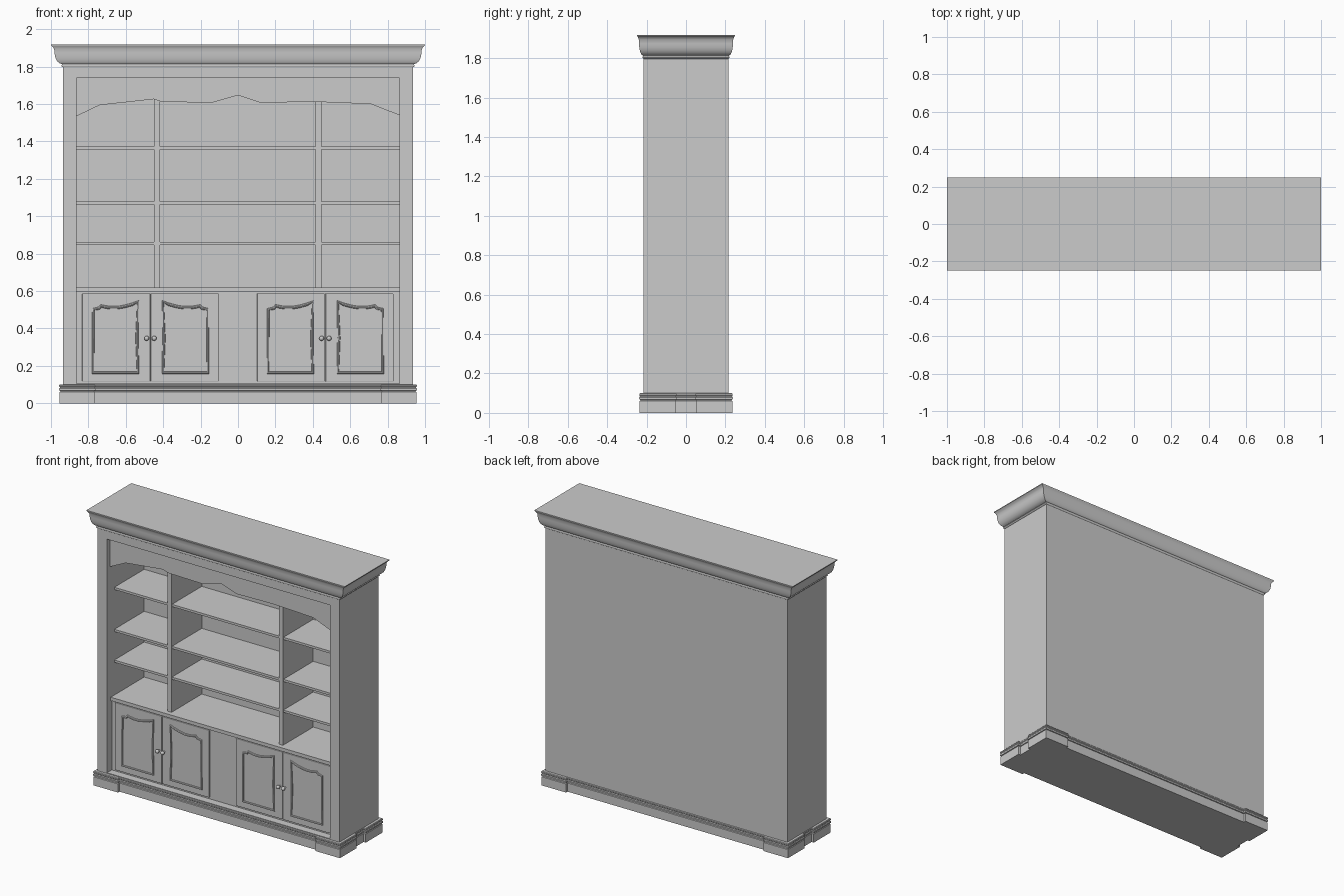
import bpy, bmesh, math
from mathutils import Vector

if "Cube" in bpy.data.objects:
    bpy.data.objects.remove(bpy.data.objects["Cube"])


def finish(name, bm):
    bmesh.ops.recalc_face_normals(bm, faces=bm.faces[:])
    me = bpy.data.meshes.new(name)
    bm.to_mesh(me)
    bm.free()
    ob = bpy.data.objects.new(name, me)
    bpy.context.collection.objects.link(ob)
    return ob


def smooth(ob, angle=35):
    bpy.ops.object.select_all(action='DESELECT')
    ob.select_set(True)
    bpy.context.view_layer.objects.active = ob
    bpy.ops.object.shade_smooth_by_angle(angle=math.radians(angle))


def box(name, x, y, z, bevel=0):
    bm = bmesh.new()
    bmesh.ops.create_cube(bm, size=1)
    for v in bm.verts:
        v.co = [a + (b - a) * (c + 0.5) for (a, b), c in zip((x, y, z), v.co)]
    ob = finish(name, bm)
    if bevel:
        m = ob.modifiers.new("edge", 'BEVEL')
        m.width, m.segments = bevel, 2
    return ob


def sweep(name, outline, profile, scale=(1, 1)):
    """Run a (offset, height) profile round a right-angled outline and cap it."""
    bm = bmesh.new()
    n = len(outline)
    pts = [Vector(p) for p in outline]
    rings = []
    for off, z in profile:
        ring = []
        for i, p in enumerate(pts):
            a = (p - pts[i - 1]).normalized()
            b = (pts[(i + 1) % n] - p).normalized()
            d = Vector((a.y + b.y, -a.x - b.x))
            ring.append(bm.verts.new((p.x + d.x * off * scale[0], p.y + d.y * off * scale[1], z)))
        rings.append(ring)
    for r, s in zip(rings, rings[1:]):
        for i in range(n):
            j = (i + 1) % n
            bm.faces.new((r[i], r[j], s[j], s[i]))
    bm.faces.new(rings[0])
    bm.faces.new(rings[-1])
    return finish(name, bm)


# Carcass: sides, top and back
for s, side in ((-1, "left"), (1, "right")):
    box(side + "_side", sorted((s * 0.863, s * 0.936)), (-0.216, 0.216), (0.09, 1.81))
box("top_rail", (-0.863, 0.863), (-0.216, 0.216), (1.74, 1.81))
box("back_panel", (-0.863, 0.863), (0.195, 0.216), (0.09, 1.74))

# Plinth with projecting corner blocks
q = [(0.939, 0.048), (0.956, 0.048), (0.956, 0.237), (0.763, 0.237), (0.763, 0.220)]
outline = (q + [(-x, y) for x, y in reversed(q)] + [(-x, -y) for x, y in q]
           + [(x, -y) for x, y in reversed(q)])
sweep("plinth", outline, [(-0.002, 0), (-0.002, 0.06), (-0.006, 0.063), (-0.006, 0.066), (0, 0.068),
                          (0.001, 0.078), (-0.003, 0.083), (-0.003, 0.086), (0, 0.089),
                          (0, 0.096), (-0.003, 0.1)])

# Crown moulding, wider overhang at the ends than front and back
rect = [(0.936, -0.216), (0.936, 0.216), (-0.936, 0.216), (-0.936, -0.216)]
crown = sweep("crown", rect, [(0, 1.797), (0.006, 1.8), (0.009, 1.805), (0.006, 1.81), (0.004, 1.813),
                              (0.017, 1.817), (0.029, 1.827), (0.037, 1.84), (0.042, 1.855),
                              (0.045, 1.873), (0.047, 1.895), (0.053, 1.903), (0.06, 1.91),
                              (0.064, 1.913), (0.064, 1.918)], (1, 0.5))
smooth(crown)

# Scalloped valance under the top rail
edge = [(-0.863, 1.535), (-0.74, 1.594), (-0.45, 1.626), (-0.41, 1.612), (-0.14, 1.607), (0, 1.647),
        (0.12, 1.607), (0.41, 1.612), (0.71, 1.6), (0.863, 1.54)]
bm = bmesh.new()
face = bm.faces.new([bm.verts.new((x, -0.185, z)) for x, z in edge + [(0.863, 1.74), (-0.863, 1.74)]])
ext = bmesh.ops.extrude_face_region(bm, geom=[face])
bmesh.ops.translate(bm, vec=(0, 0.02, 0), verts=[v for v in ext["geom"] if isinstance(v, bmesh.types.BMVert)])
finish("valance", bm)

# Uprights, shelves and counter
for x in (-0.433, 0.430):
    box("divider", (x - 0.016, x + 0.016), (-0.14, 0.195), (0.615, 1.74))
for z in (0.847, 1.062, 1.356):
    for a, b in ((-0.863, -0.449), (-0.417, 0.414), (0.446, 0.863)):
        box("shelf", (a, b), (-0.135, 0.195), (z, z + 0.016))
box("counter", (-0.863, 0.863), (-0.175, 0.195), (0.594, 0.618))

# Cabinet front and floor
box("cabinet_front", (-0.863, 0.863), (-0.163, -0.145), (0.095, 0.594))
box("cabinet_floor", (-0.863, 0.863), (-0.216, 0.195), (0.09, 0.105))

# Doors with shaped mouldings and knobs; inner = side carrying the knob
panel = [(-0.12, 0.163), (0.12, 0.163), (0.115, 0.35), (0.12, 0.543), (0.09, 0.529), (0.05, 0.518),
         (0.01, 0.511), (-0.03, 0.511), (-0.065, 0.517), (-0.077, 0.521), (-0.088, 0.508), (-0.118, 0.502)]
for cx, inner in ((-0.651, 1), (-0.285, -1), (0.284, 1), (0.650, -1)):
    box("door", (cx - 0.182, cx + 0.182), (-0.173, -0.16), (0.116, 0.588), 0.004)
    cu = bpy.data.curves.new("door_moulding", 'CURVE')
    cu.dimensions = '3D'
    cu.bevel_depth, cu.bevel_resolution = 0.008, 2
    sp = cu.splines.new('POLY')
    sp.points.add(len(panel) - 1)
    for p, (x, z) in zip(sp.points, panel):
        p.co = (cx + inner * (x - 0.004), -0.173, z, 1)
    sp.use_cyclic_u = True
    ob = bpy.data.objects.new("door_moulding", cu)
    bpy.context.collection.objects.link(ob)
    bpy.ops.object.select_all(action='DESELECT')
    ob.select_set(True)
    bpy.context.view_layer.objects.active = ob
    bpy.ops.object.convert(target='MESH')
    smooth(bpy.context.object)

    kx = cx + inner * 0.163
    bpy.ops.mesh.primitive_cylinder_add(vertices=16, radius=0.006, depth=0.02, location=(kx, -0.182, 0.347),
                                        rotation=(math.pi / 2, 0, 0))
    bpy.context.object.name = "knob_stem"
    smooth(bpy.context.object)
    bpy.ops.mesh.primitive_uv_sphere_add(segments=20, ring_count=12, radius=0.013, location=(kx, -0.196, 0.347))
    bpy.context.object.name = "knob"
    smooth(bpy.context.object)
